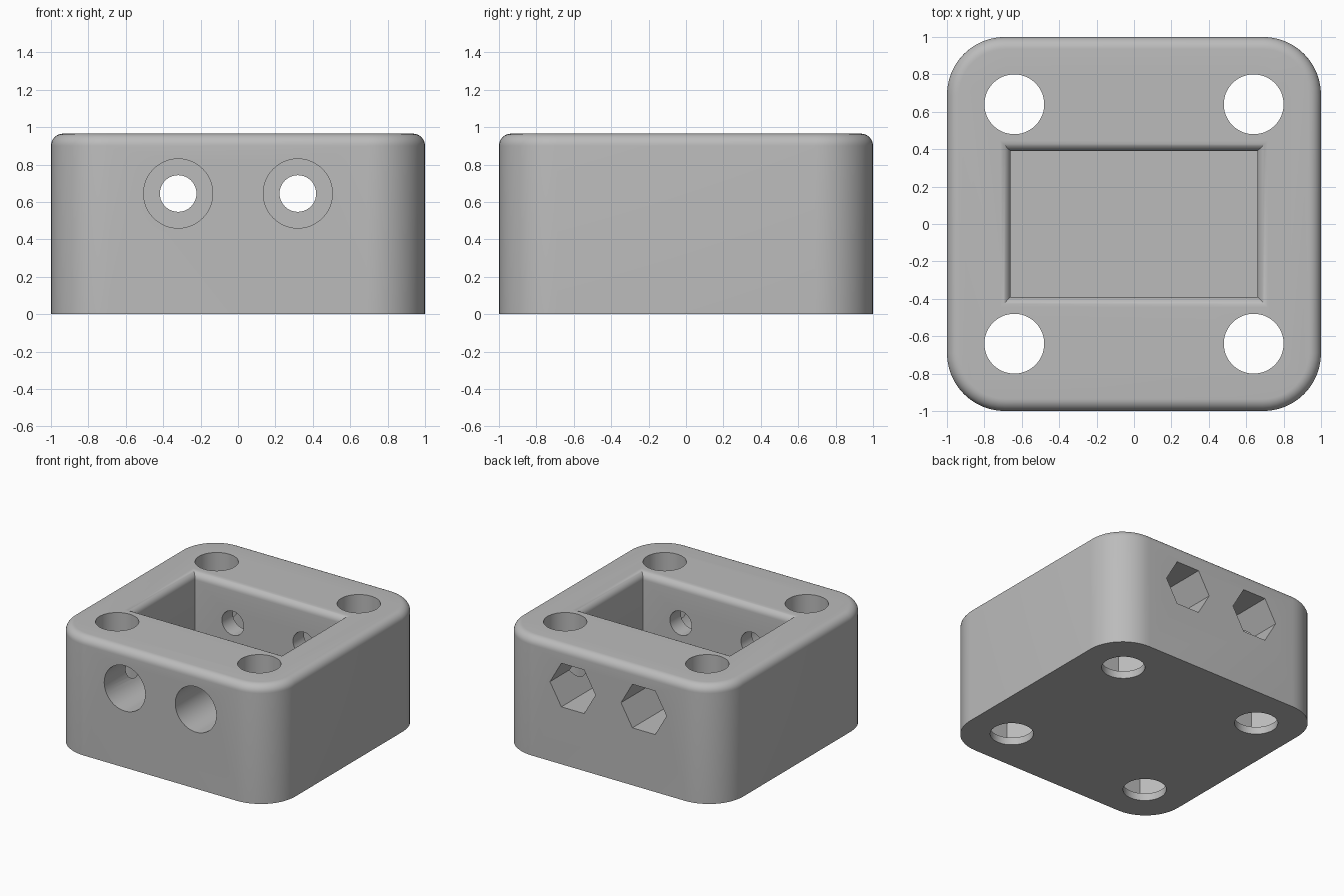
import bpy, bmesh, math

if "Cube" in bpy.data.objects:
    bpy.data.objects.remove(bpy.data.objects["Cube"])

H = 0.965        # block height
FILLET = 0.065   # rounded top edges
CORNER = 0.31    # rounded vertical corners
HOLE = 0.64      # corner hole offset
BOLT_X, BOLT_Z = 0.32, 0.645

grey = bpy.data.materials.new("grey plastic")
grey.diffuse_color = (0.5, 0.5, 0.5, 1)
grey.use_nodes = True
grey.node_tree.nodes["Principled BSDF"].inputs["Base Color"].default_value = grey.diffuse_color


def loft(name, rings):
    """Closed solid through rings with equal point counts."""
    bm = bmesh.new()
    loops = [[bm.verts.new(p) for p in ring] for ring in rings]
    for a, b in zip(loops, loops[1:]):
        for i in range(len(a)):
            j = (i + 1) % len(a)
            bm.faces.new((a[i], a[j], b[j], b[i]))
    bm.faces.new(loops[0][::-1])
    bm.faces.new(loops[-1])
    bmesh.ops.recalc_face_normals(bm, faces=bm.faces)
    mesh = bpy.data.meshes.new(name)
    bm.to_mesh(mesh)
    bm.free()
    mesh.materials.append(grey)
    obj = bpy.data.objects.new(name, mesh)
    bpy.context.collection.objects.link(obj)
    return obj


def rounded_square(inset, z, steps=12):
    r, pts = CORNER - inset, []
    for k, (sx, sy) in enumerate(((1, 1), (-1, 1), (-1, -1), (1, -1))):
        for i in range(steps + 1):
            a = math.radians(90 * (k + i / steps))
            pts.append((sx * (1 - CORNER) + r * math.cos(a),
                        sy * (1 - CORNER) + r * math.sin(a), z))
    return pts


def rectangle(x, y, z):
    return [(x, y, z), (-x, y, z), (-x, -y, z), (x, -y, z)]


def prism(name, x, y, z, axis, radius, start, end, sides):
    """Cylinder or hexagon along y or z, between start and end."""
    rings = []
    for t in (start, end):
        ring = []
        for i in range(sides):
            a = 2 * math.pi * i / sides
            u, v = radius * math.cos(a), radius * math.sin(a)
            ring.append((x + u, y + v, t) if axis == "z" else (x + u, t, z + v))
        rings.append(ring)
    return loft(name, rings)


# Block with rounded corners and a filleted top edge
arc = [math.radians(90 * i / 8) for i in range(9)]
block = loft("block", [rounded_square(0, 0)] + [
    rounded_square(FILLET * (1 - math.cos(a)), H - FILLET + FILLET * math.sin(a))
    for a in arc])

# Central pocket with a flared, mitred rim
pocket = [rectangle(0.66, 0.39, 0.32)]
for a in arc:
    d = 0.06 * (1 - math.cos(a))
    pocket.append(rectangle(0.66 + d, 0.39 + d, H - 0.0595 + 0.06 * math.sin(a)))
pocket.append(rectangle(0.72, 0.45, H + 0.1))
cutters = [loft("pocket_cutter", pocket)]

# Corner through holes, each with a hexagonal nut chamber near the base
for sx in (-1, 1):
    for sy in (-1, 1):
        x, y = sx * HOLE, sy * HOLE
        cutters.append(prism("corner_hole_cutter", x, y, 0, "z", 0.16, -0.1, H + 0.1, 48))
        cutters.append(prism("nut_chamber_cutter", x, y, 0, "z", 0.205, 0.06, 0.32, 6))

# Cross bolts: round recess in front, hexagonal recess at the back
for x in (-BOLT_X, BOLT_X):
    cutters.append(prism("bolt_hole_cutter", x, 0, BOLT_Z, "y", 0.098, -1.1, 1.1, 40))
    cutters.append(prism("bolt_head_cutter", x, 0, BOLT_Z, "y", 0.185, -1.1, -0.53, 48))
    cutters.append(prism("bolt_nut_cutter", x, 0, BOLT_Z, "y", 0.205, 0.53, 1.1, 6))

bpy.context.view_layer.objects.active = block
block.select_set(True)
for cutter in cutters:
    mod = block.modifiers.new(cutter.name, "BOOLEAN")
    mod.operation = "DIFFERENCE"
    mod.solver = "EXACT"
    mod.object = cutter
    bpy.ops.object.modifier_apply(modifier=mod.name)
for cutter in cutters:
    bpy.data.objects.remove(cutter, do_unlink=True)

bpy.ops.object.shade_smooth_by_angle(angle=math.radians(30))
